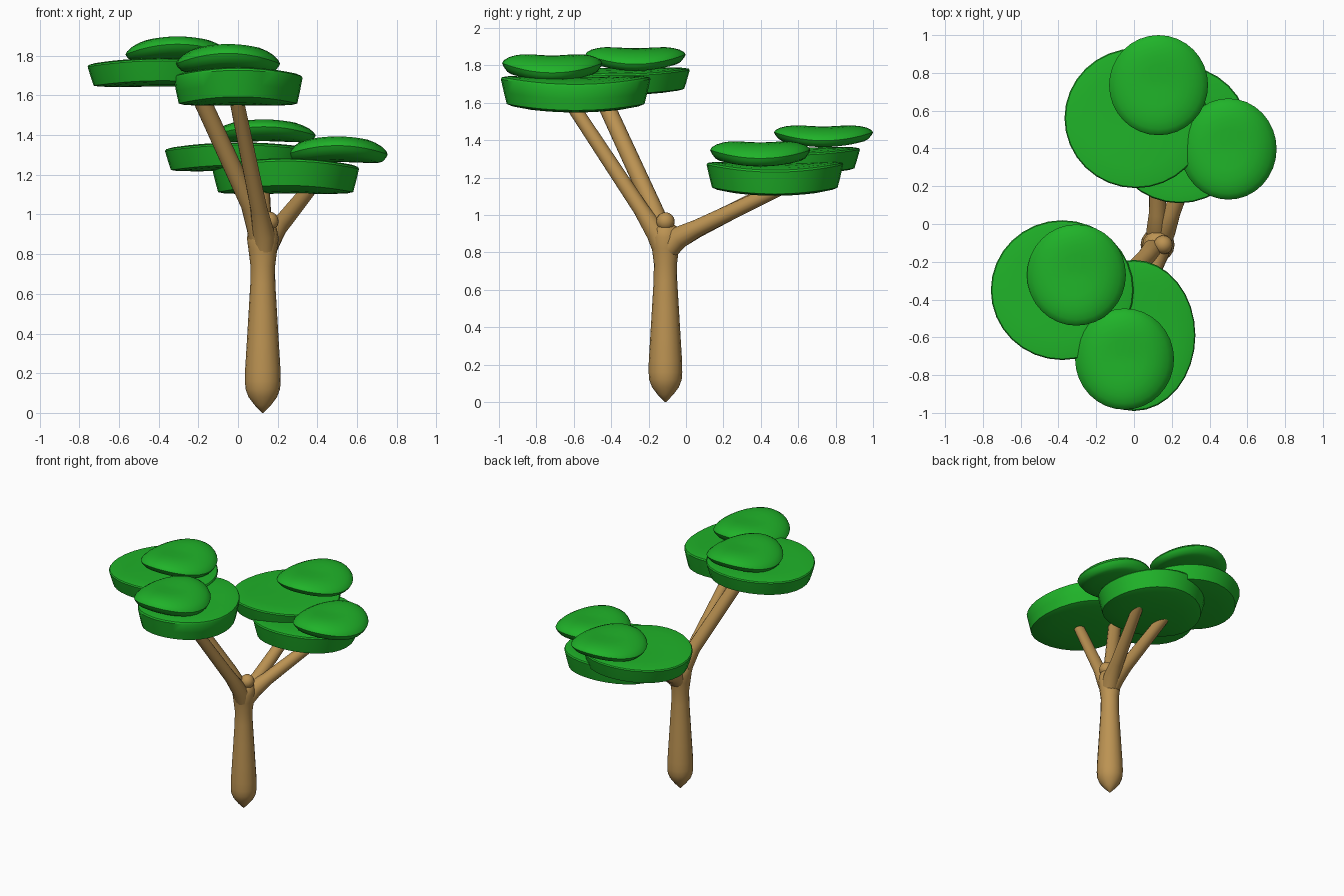
import bpy, bmesh, math
from mathutils import Vector

if "Cube" in bpy.data.objects:
    bpy.data.objects.remove(bpy.data.objects["Cube"])


def material(name, color):
    m = bpy.data.materials.new(name)
    m.diffuse_color = (*color, 1)
    m.use_nodes = True
    m.node_tree.nodes["Principled BSDF"].inputs["Base Color"].default_value = m.diffuse_color
    return m


BARK = material("bark", (0.5, 0.29, 0.085))
LEAF = material("leaf", (0.014, 0.45, 0.022))


def finish(bm, name, mat, angle):
    bmesh.ops.recalc_face_normals(bm, faces=bm.faces)
    me = bpy.data.meshes.new(name)
    bm.to_mesh(me)
    bm.free()
    me.shade_smooth()
    me.set_sharp_from_angle(angle=math.radians(angle))
    me.materials.append(mat)
    ob = bpy.data.objects.new(name, me)
    bpy.context.collection.objects.link(ob)
    return ob


def loft(bm, rings):
    """Skin rings of points and close both ends with a fan."""
    rows = [[bm.verts.new(p) for p in ring] for ring in rings]
    n = len(rows[0])
    for a, b in zip(rows, rows[1:]):
        for i in range(n):
            j = (i + 1) % n
            bm.faces.new((a[i], a[j], b[j], b[i]))
    for row, ring in ((rows[0], rings[0]), (rows[-1], rings[-1])):
        c = bm.verts.new(sum(ring, Vector()) / n)
        for i in range(n):
            bm.faces.new((row[i], row[(i + 1) % n], c))


def limb(name, path, sides=16):
    """Tapered round limb through (x, y, z, radius) points."""
    pts = [Vector(p[:3]) for p in path]
    rings = []
    for k, p in enumerate(pts):
        d = (pts[min(k + 1, len(pts) - 1)] - pts[max(k - 1, 0)]).normalized()
        u = d.cross(Vector((1, 0, 0))).normalized()
        v = d.cross(u)
        rings.append([p + path[k][3] * (u * math.cos(t) + v * math.sin(t))
                      for t in (2 * math.pi * i / sides for i in range(sides))])
    bm = bmesh.new()
    loft(bm, rings)
    return finish(bm, name, BARK, 50)


# Relative (radius, height) profiles of the two canopy pad types
WIDE = [(.3, 0), (.6, .02), (.84, .07), (.92, .12), (.96, .45), (1, .82),
        (.985, .88), (.9, .93), (.7, .97), (.4, 1), (.15, 1)]
CAP = [(.3, 0), (.6, .03), (.82, .1), (.9, .18), (.97, .36), (1, .5),
       (.97, .62), (.88, .77), (.75, .89), (.6, .97), (.4, 1), (.15, .99)]


def pad(name, profile, x, y, rx, ry, z0, z1, droop, lift, sides=32):
    """Round leaf pad, bent down along x and up along y."""
    rings = []
    for r, h in profile:
        ring = []
        for i in range(sides):
            t = 2 * math.pi * i / sides
            cx, cy = r * math.cos(t), r * math.sin(t)
            ring.append(Vector((x + rx * cx, y + ry * cy,
                                z0 + (z1 - z0) * h - droop * cx * cx + lift * cy * cy)))
        rings.append(ring)
    bm = bmesh.new()
    loft(bm, rings)
    return finish(bm, name, LEAF, 40)


# Trunk with pointed foot and flared fork
TX, TY = 0.125, -0.11
limb("trunk", [(TX, TY, z, r) for z, r in (
    (0, .004), (.04, .042), (.08, .072), (.12, .087), (.16, .09), (.22, .089),
    (.35, .081), (.5, .072), (.65, .063), (.74, .062), (.82, .072), (.88, .08),
    (.93, .07), (.955, .04))])

# Branches, each starting inside the trunk
limb("front_left_branch", [(.125, -.11, .78, .055), (.1, -.135, .93, .056),
                           (.06, -.18, 1.05, .047), (-.23, -.47, 1.68, .044)])
limb("front_branch", [(.13, -.11, .78, .055), (.13, -.155, .9, .056),
                      (.105, -.24, 1.03, .042), (-.01, -.61, 1.59, .036)])
limb("back_right_branch", [(.13, -.11, .8, .055), (.16, -.04, .88, .06),
                           (.2, .06, .93, .046), (.37, .5, 1.14, .036)])
limb("back_branch", [(.125, -.11, .8, .055), (.125, -.04, .88, .06),
                     (.125, .06, .925, .046), (.12, .62, 1.21, .036)])

# Knob at the fork
bm = bmesh.new()
bmesh.ops.create_uvsphere(bm, u_segments=16, v_segments=8, radius=.05)
bmesh.ops.translate(bm, verts=bm.verts, vec=(.155, -.11, .965))
finish(bm, "fork_knob", BARK, 50)

# Canopy: wide lower pads
pad("front_lower_pad", WIDE, 0, -.59, .325, .4, 1.55, 1.735, .015, .025)
pad("left_lower_pad", WIDE, -.38, -.35, .378, .37, 1.645, 1.785, .015, .015)
pad("back_right_lower_pad", WIDE, .24, .475, .37, .365, 1.105, 1.275, .015, .025)
pad("back_left_lower_pad", WIDE, .01, .56, .378, .37, 1.22, 1.36, .015, .015)

# Canopy: domed upper pads
pad("front_upper_pad", CAP, -.05, -.715, .262, .268, 1.725, 1.855, .03, .022)
pad("left_upper_pad", CAP, -.305, -.27, .262, .268, 1.78, 1.893, .03, .022)
pad("back_upper_pad", CAP, .13, .735, .262, .265, 1.37, 1.475, .025, .02)
pad("right_upper_pad", CAP, .5, .397, .255, .268, 1.265, 1.39, .025, .02)
